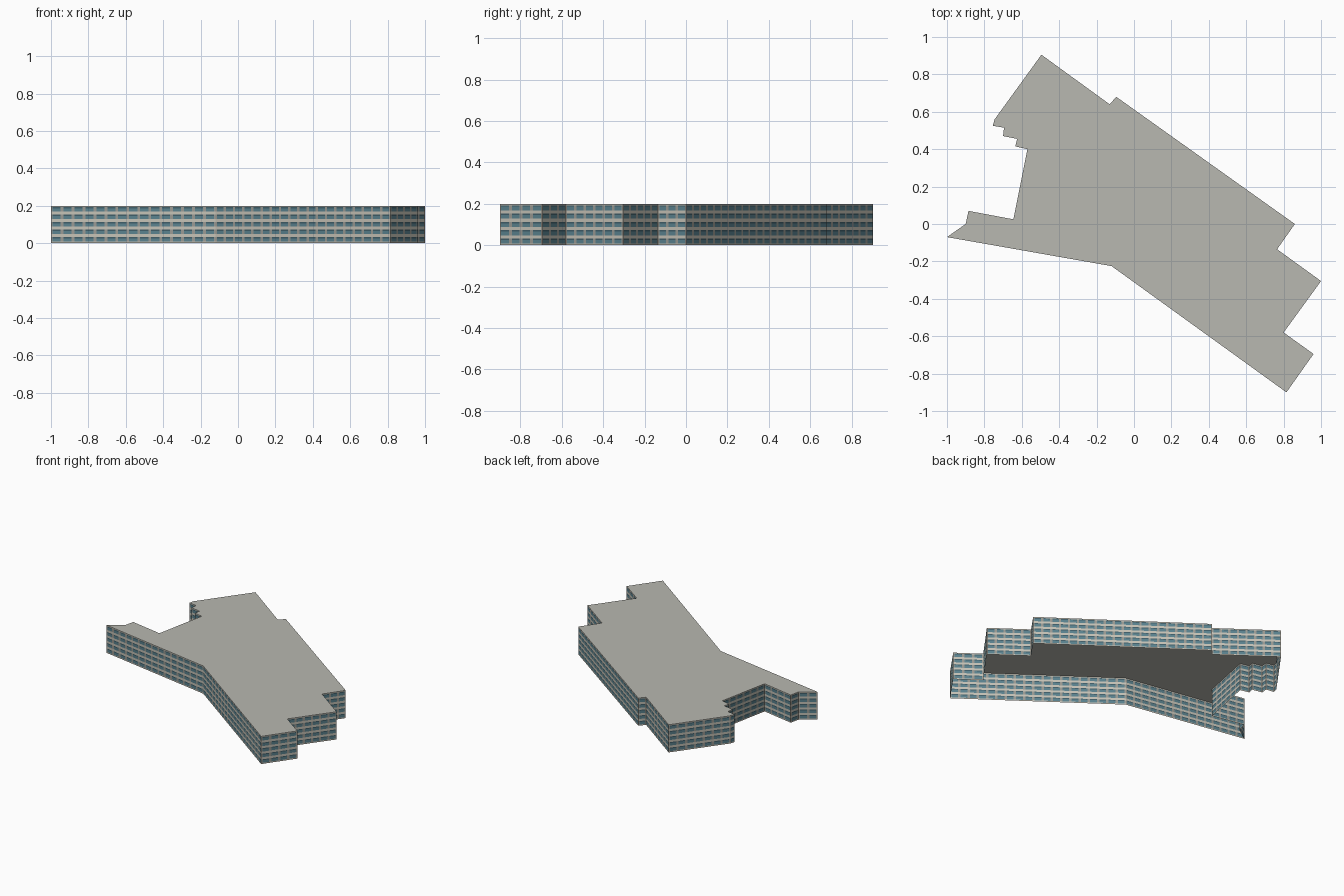
import bpy, bmesh
from mathutils import Vector

if "Cube" in bpy.data.objects:
    bpy.data.objects.remove(bpy.data.objects["Cube"])

HEIGHT = 0.2
FLOORS = 5
BAY = 0.06

# Building footprint, counter-clockwise from the left tip
OUTLINE = [(-1, -.07), (-.12, -.225), (.815, -.9), (.96, -.695), (.8, -.58), (1, -.305),
           (.765, -.135), (.86, 0), (-.095, .68), (-.13, .64), (-.495, .905),
           (-.745, .56), (-.755, .525), (-.695, .515), (-.7, .47), (-.625, .455),
           (-.635, .415), (-.57, .4), (-.645, .025), (-.885, .07), (-.9, 0)]


def material(name, rgb):
    m = bpy.data.materials.new(name)
    m.use_nodes = True
    m.diffuse_color = (*rgb, 1)
    m.node_tree.nodes["Principled BSDF"].inputs["Base Color"].default_value = (*rgb, 1)
    return m


concrete = material("pale concrete", (.56, .54, .47))
pier = material("grey pier", (.32, .32, .29))
glass = material("teal glass", (.10, .22, .27))
shade = material("dark glass", (.05, .11, .14))
roofing = material("grey roofing", (.48, .48, .44))


def make_object(name, bm, mats):
    mesh = bpy.data.meshes.new(name)
    bm.to_mesh(mesh)
    bm.free()
    for m in mats:
        mesh.materials.append(m)
    obj = bpy.data.objects.new(name, mesh)
    bpy.context.collection.objects.link(obj)
    return obj


def cuts(count, stops):
    """Fractions along a run of equal cells, each split at the given stops."""
    return [(i + s) / count for i in range(count) for s in stops] + [1]


# Facades: each wall is a grid of bays and floors with the windows as cut faces
bm = bmesh.new()
corners = [Vector((x, y, 0)) for x, y in OUTLINE]
rows = cuts(FLOORS, (0, .2, .65, .82))
for a, b in zip(corners, corners[1:] + corners[:1]):
    columns = cuts(max(1, round((b - a).length / BAY)), (0, .13, .87))
    grid = [[bm.verts.new(a.lerp(b, t) + Vector((0, 0, HEIGHT * h))) for t in columns]
            for h in rows]
    for r in range(len(rows) - 1):
        for c in range(len(columns) - 1):
            f = bm.faces.new((grid[r][c], grid[r][c + 1], grid[r + 1][c + 1], grid[r + 1][c]))
            in_bay, in_floor = c % 3 == 1, r % 4
            if in_floor in (1, 2):
                f.material_index = (1 + in_floor) if in_bay else 1
make_object("facade_walls", bm, [concrete, pier, glass, shade])

# Flat roof over the whole footprint; the underside stays open
bm = bmesh.new()
bm.faces.new([bm.verts.new(p + Vector((0, 0, HEIGHT))) for p in corners])
make_object("roof", bm, [roofing])
